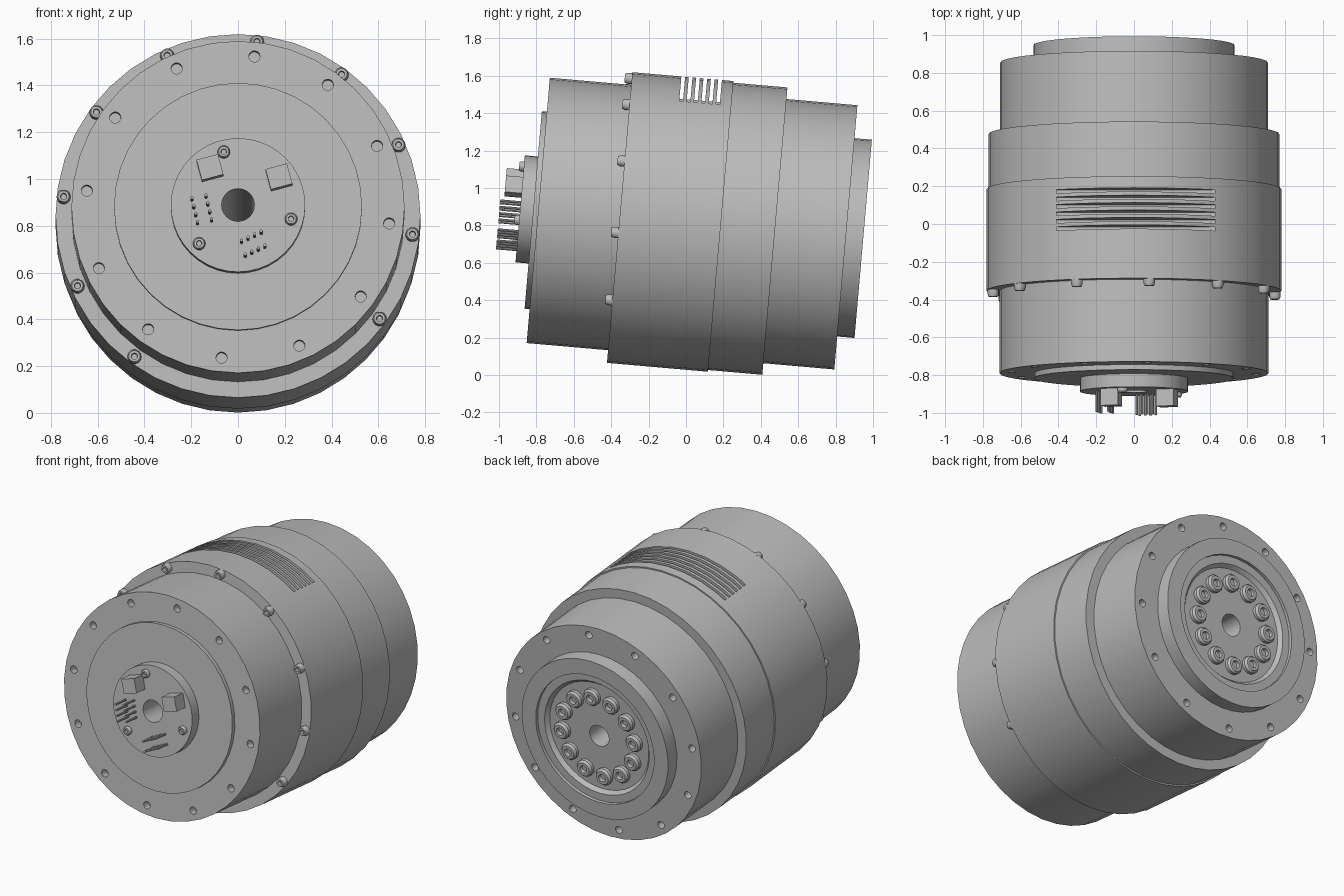
import bpy, bmesh
from math import cos, sin, pi, radians
from mathutils import Matrix, Vector

cube = bpy.data.objects.get("Cube")
if cube:
    bpy.data.objects.remove(cube)

# The whole unit leans about x; its local y is the shaft axis
PLACE = Matrix.Translation((0, 0, 0.811)) @ Matrix.Rotation(radians(-5), 4, 'X')
BORE = 0.07
SEGS = 40
PHASE = radians(83.8)

grey = bpy.data.materials.new("machined grey")
grey.use_nodes = True
tone = (0.5, 0.5, 0.5, 1)
grey.diffuse_color = tone
grey.node_tree.nodes["Principled BSDF"].inputs["Base Color"].default_value = tone


def finish(name, bm):
    bmesh.ops.remove_doubles(bm, verts=bm.verts, dist=1e-5)
    bmesh.ops.recalc_face_normals(bm, faces=bm.faces)
    mesh = bpy.data.meshes.new(name)
    bm.to_mesh(mesh)
    bm.free()
    mesh.materials.append(grey)
    ob = bpy.data.objects.new(name, mesh)
    bpy.context.collection.objects.link(ob)
    ob.matrix_world = PLACE
    return ob


def smooth(ob):
    bpy.ops.object.select_all(action='DESELECT')
    ob.select_set(True)
    bpy.context.view_layer.objects.active = ob
    bpy.ops.object.shade_smooth_by_angle(angle=radians(25))


def revolve(bm, profile, segs, x=0, z=0):
    """Turn a closed (radius, depth) outline about the y direction through x, z."""
    rings = []
    for i in range(segs):
        a = 2 * pi * i / segs
        rings.append([bm.verts.new((x + r * cos(a), t, z + r * sin(a))) for r, t in profile])
    n = len(profile)
    for i in range(segs):
        p, q = rings[i], rings[(i + 1) % segs]
        for j in range(n):
            k = (j + 1) % n
            if profile[j][0] or profile[k][0]:
                bm.faces.new((p[j], p[k], q[k], q[j]))


def box(bm, centre, size, turn=0):
    m = Matrix.Translation(centre) @ Matrix.Rotation(turn, 4, 'Y') @ Matrix.Diagonal((*size, 1))
    bmesh.ops.create_cube(bm, size=1, matrix=m)


def tube(name, profile):
    """Turned part with the shaft bore through it."""
    bm = bmesh.new()
    ends = [(BORE, profile[0][1])] + profile + [(BORE, profile[-1][1])]
    revolve(bm, ends, SEGS)
    return finish(name, bm)


def circle(radius, count=12, phase=PHASE):
    return [(radius * cos(phase + 2 * pi * i / count), radius * sin(phase + 2 * pi * i / count))
            for i in range(count)]


def cut(ob, bm):
    cutter = finish("cutter", bm)
    cutter.hide_render = True
    mod = ob.modifiers.new("cut", 'BOOLEAN')
    mod.object, mod.operation, mod.solver = cutter, 'DIFFERENCE', 'EXACT'
    bpy.context.view_layer.objects.active = ob
    bpy.ops.object.modifier_apply(modifier=mod.name)
    bpy.data.objects.remove(cutter)


def screws(name, spots, r, seat, tip, segs=14):
    """Socket-head screws pointing from the seat depth to the tip depth."""
    bm = bmesh.new()
    h = tip - seat
    head = [(0, seat - h * 0.2), (r, seat - h * 0.2), (r, seat + h * 0.6), (r * 0.8, tip),
            (r * 0.45, tip), (r * 0.4, seat + h * 0.4), (0, seat + h * 0.4)]
    for x, z in spots:
        revolve(bm, head, segs, x, z)
    smooth(finish(name, bm))


def drill(ob, face, depth):
    bm = bmesh.new()
    for x, z in circle(0.65):
        revolve(bm, [(0, face - depth), (0.024, face - depth), (0.024, face + depth),
                     (0, face + depth)], 14, x, z)
    cut(ob, bm)


# Turned housing parts, front to back
front_housing = tube("front_housing", [(0.712, -0.793), (0.712, -0.34)])
drill(front_housing, -0.793, 0.05)
front_plate = tube("front_plate", [(0.53, -0.82), (0.53, -0.78)])
circuit_board = tube("circuit_board", [(0.287, -0.89), (0.287, -0.81)])
middle_shell = tube("middle_shell", [(0.78, -0.356), (0.78, 0.186)])
rear_ring = tube("rear_ring", [(0.771, 0.18), (0.771, 0.477)])
rear_housing = tube("rear_housing", [(0.709, 0.46), (0.709, 0.858)])
drill(rear_housing, 0.858, 0.05)
output_flange = tube("output_flange", [(0.532, 0.84), (0.532, 0.951), (0.43, 0.951),
                                       (0.43, 0.93), (0.38, 0.93), (0.36, 0.905)])

# Cooling slots across the top of the shell
bm = bmesh.new()
for i in range(6):
    box(bm, (0.01, -0.083 + 0.0395 * i, 0.74), (0.84, 0.02, 0.2))
cut(middle_shell, bm)

for part in (front_housing, front_plate, circuit_board, middle_shell,
             rear_ring, rear_housing, output_flange):
    smooth(part)

# Screws: the two lowest places on the shell rim stay empty
screws("rim_screws", [s for s in circle(0.75) if s[1] > -0.65], 0.03, -0.356, -0.394)
screws("board_screws", circle(0.235, 3, radians(105)), 0.027, -0.89, -0.915)
screws("output_screws", circle(0.265), 0.055, 0.905, 0.94, 18)

# Connector blocks on the board
bm = bmesh.new()
for x, z in ((-0.12, 0.155), (0.175, 0.115)):
    box(bm, (x, -0.93, z), (0.095, 0.1, 0.09), radians(-15))
finish("connector_blocks", bm)

# Two pin headers, two rows of four pins each
bm = bmesh.new()
for start, step, row in (((-0.197, 0.022), (0.008, -0.034), (0.06, 0.012)),
                         ((0.015, -0.16), (0.028, 0.013), (0.016, -0.06))):
    for i in range(4):
        for j in range(2):
            p = Vector(start) + Vector(step) * i + Vector(row) * j
            revolve(bm, [(0, -1.0), (0.007, -1.0), (0.007, -0.88), (0, -0.88)], 8, p.x, p.y)
smooth(finish("header_pins", bm))
